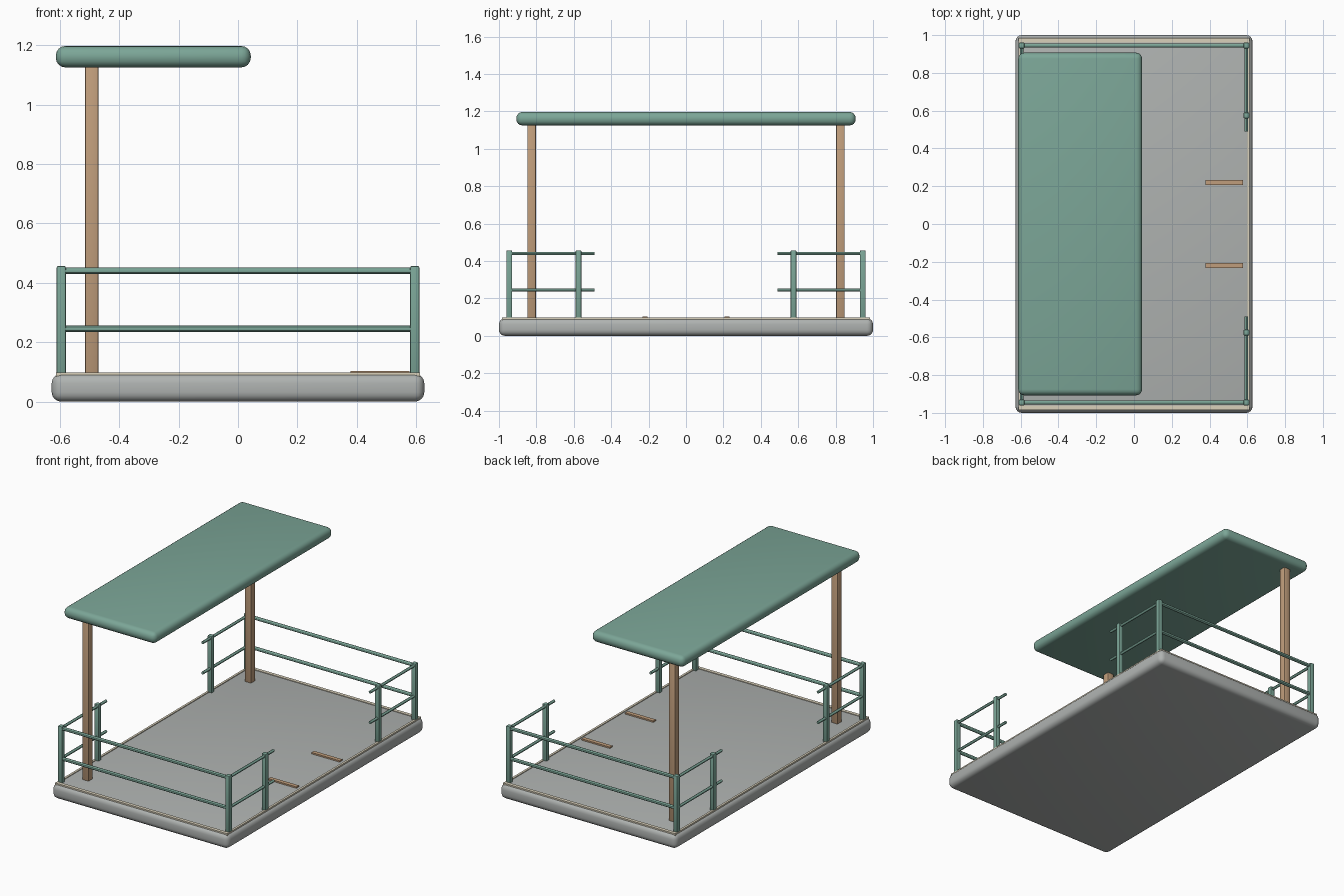
import bpy
import bmesh
from mathutils import Vector

if "Cube" in bpy.data.objects:
    bpy.data.objects.remove(bpy.data.objects["Cube"], do_unlink=True)


def material(name, r, g, b):
    m = bpy.data.materials.new(name)
    m.use_nodes = True
    m.diffuse_color = (r, g, b, 1)
    m.node_tree.nodes["Principled BSDF"].inputs["Base Color"].default_value = (r, g, b, 1)
    return m


GREEN = material("sage green paint", 0.20, 0.38, 0.31)
GREY = material("pale grey concrete", 0.43, 0.45, 0.44)
WOOD = material("warm timber", 0.53, 0.34, 0.20)
CREAM = material("cream trim", 0.70, 0.64, 0.50)


def finish(bm, name, mat, smooth=True):
    mesh = bpy.data.meshes.new(name)
    bm.to_mesh(mesh)
    bm.free()
    mesh.materials.append(mat)
    ob = bpy.data.objects.new(name, mesh)
    bpy.context.collection.objects.link(ob)
    if smooth:
        bpy.ops.object.select_all(action="DESELECT")
        ob.select_set(True)
        bpy.context.view_layer.objects.active = ob
        bpy.ops.object.shade_smooth_by_angle()
    return ob


def box(name, low, high, mat, bevel=0.0, segments=3):
    """Box between two corners with rounded edges."""
    low, high = Vector(low), Vector(high)
    bm = bmesh.new()
    bmesh.ops.create_cube(bm, size=1)
    bmesh.ops.scale(bm, vec=high - low, verts=bm.verts)
    bmesh.ops.translate(bm, vec=(low + high) / 2, verts=bm.verts)
    if bevel:
        bmesh.ops.bevel(bm, geom=bm.edges[:], offset=bevel, segments=segments,
                        profile=0.5, affect="EDGES")
    return finish(bm, name, mat, bool(bevel))


def rod(name, start, end, radius, mat):
    """Round bar between two points."""
    start, end = Vector(start), Vector(end)
    axis = end - start
    bm = bmesh.new()
    bmesh.ops.create_cone(bm, cap_ends=True, segments=12, radius1=radius,
                          radius2=radius, depth=axis.length)
    bmesh.ops.rotate(bm, verts=bm.verts,
                     matrix=axis.to_track_quat("Z", "Y").to_matrix())
    bmesh.ops.translate(bm, vec=(start + end) / 2, verts=bm.verts)
    return finish(bm, name, mat)


def post(name, x, y, bottom, top, width, mat, bevel):
    h = width / 2
    return box(name, (x - h, y - h, bottom), (x + h, y + h, top), mat, bevel, 2)


# Platform and roof slabs
DECK = 0.094
box("platform", (-0.627, -1, 0), (0.627, 1, DECK), GREY, 0.032, 4)
box("roof", (-0.613, -0.907, 1.125), (0.043, 0.907, 1.197), GREEN, 0.032, 4)

RAIL_X, RAIL_Y, STUB_Y, STUB_END = 0.595, 0.945, 0.575, 0.49

for s, end in ((-1, "front"), (1, "back")):
    # Trim strip along the short end
    ya, yb = sorted((s * 0.962, s * 0.984))
    box(end + "_trim", (-0.612, ya, 0.085), (0.612, yb, 0.098), CREAM)
    # Roof support and floor marker
    post(end + "_roof_post", -0.492, s * 0.825, 0.09, 1.13, 0.046, WOOD, 0.006)
    box(end + "_floor_strip", (0.378, s * 0.22 - 0.013, 0.09),
        (0.578, s * 0.22 + 0.013, 0.103), WOOD)
    # End rails
    for z, level in ((0.245, "lower"), (0.44, "upper")):
        rod(f"{end}_{level}_rail", (-RAIL_X, s * RAIL_Y, z),
            (RAIL_X, s * RAIL_Y, z), 0.011, GREEN)
    # Railing posts and short side rails
    for t, side in ((-1, "right"), (1, "left")):
        x = t * RAIL_X
        post(f"{end}_{side}_corner_post", x, s * RAIL_Y, 0.09, 0.457, 0.031, GREEN, 0.006)
        post(f"{end}_{side}_side_post", x, s * STUB_Y, 0.09, 0.457, 0.031, GREEN, 0.006)
        for z, level in ((0.245, "lower"), (0.44, "upper")):
            rod(f"{end}_{side}_{level}_side_rail", (x, s * RAIL_Y, z),
                (x, s * STUB_END, z), 0.009, GREEN)

# Trim strips along the long sides
for t, side in ((-1, "right"), (1, "left")):
    xa, xb = sorted((t * 0.598, t * 0.612))
    box(side + "_trim", (xa, -0.962, 0.085), (xb, 0.962, 0.098), CREAM)
